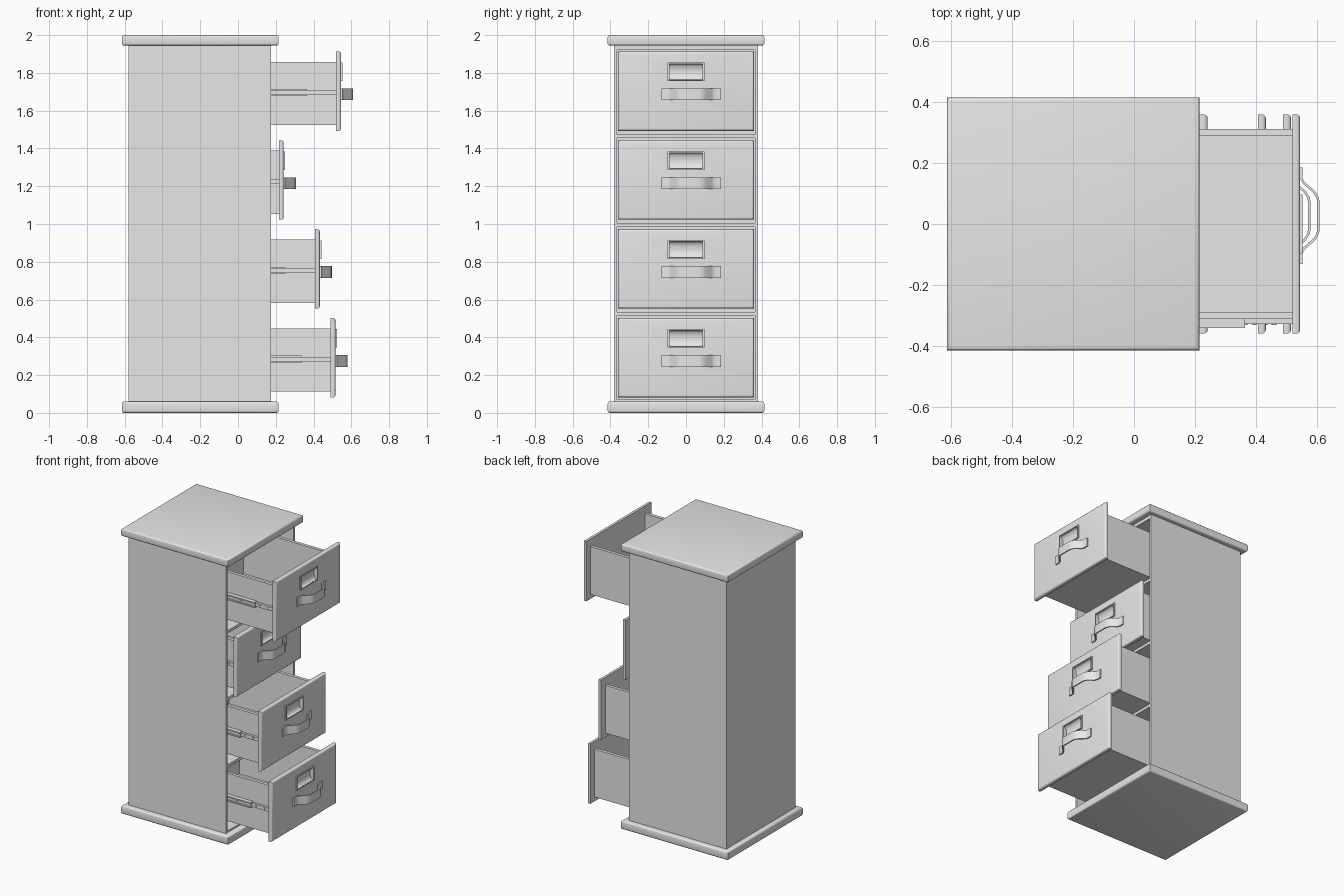
import bpy, bmesh, math
from mathutils import Matrix, Vector

if "Cube" in bpy.data.objects:
    bpy.data.objects.remove(bpy.data.objects["Cube"])

grey = bpy.data.materials.new("cabinet_grey")
grey.diffuse_color = (0.8, 0.8, 0.8, 1)
grey.use_nodes = True
grey.node_tree.nodes["Principled BSDF"].inputs["Base Color"].default_value = grey.diffuse_color


def add_box(bm, x0, x1, y0, y1, z0, z1):
    m = Matrix.Translation(((x0 + x1) / 2, (y0 + y1) / 2, (z0 + z1) / 2)) \
        @ Matrix.Diagonal((x1 - x0, y1 - y0, z1 - z0, 1))
    bmesh.ops.create_cube(bm, size=1, matrix=m)


def add_disc(bm, x, y, z, r, depth, stretch=1):
    # short cylinder facing -y
    m = Matrix.Translation((x, y, z)) @ Matrix.Diagonal((stretch, 1, 1, 1)) \
        @ Matrix.Rotation(math.pi / 2, 4, 'X')
    bmesh.ops.create_cone(bm, cap_ends=True, segments=16, radius1=r, radius2=r,
                          depth=depth, matrix=m)


def finish(bm, name, smooth=False):
    bmesh.ops.recalc_face_normals(bm, faces=bm.faces)
    me = bpy.data.meshes.new(name)
    bm.to_mesh(me)
    bm.free()
    ob = bpy.data.objects.new(name, me)
    bpy.context.collection.objects.link(ob)
    me.materials.append(grey)
    if smooth:
        select(ob)
        bpy.ops.object.shade_smooth_by_angle(angle=math.radians(35))
    return ob


def select(ob):
    bpy.ops.object.select_all(action='DESELECT')
    bpy.context.view_layer.objects.active = ob
    ob.select_set(True)


def boxes(name, *dims):
    bm = bmesh.new()
    for d in dims:
        add_box(bm, *d)
    return finish(bm, name)


def slab(name, z0, z1):
    # plinth or top board with rounded edges
    bm = bmesh.new()
    add_box(bm, -0.615, 0.215, -0.415, 0.415, z0, z1)
    flat = [e for e in bm.edges if abs(e.verts[0].co.z - e.verts[1].co.z) < 1e-5]
    bmesh.ops.bevel(bm, geom=flat, offset=0.012, segments=3, profile=0.5, affect='EDGES')
    finish(bm, name, True)


# Cabinet carcass, open towards +x
slab("base_board", 0, 0.06)
slab("top_board", 1.945, 2.0)
boxes("carcass",
      (-0.58, 0.175, -0.382, -0.366, 0.055, 1.95),
      (-0.58, 0.175, 0.366, 0.382, 0.055, 1.95),
      (-0.58, -0.56, -0.37, 0.37, 0.055, 1.95))
boxes("shelves",
      *[(-0.57, 0.174, -0.37, 0.37, z - 0.01, z + 0.01) for z in (0.525, 0.995, 1.465)],
      (-0.57, 0.174, -0.37, 0.37, 0.055, 0.072),
      (-0.57, 0.174, -0.37, 0.37, 1.922, 1.95))


def front_panel(i, x, z):
    bm = bmesh.new()
    add_box(bm, x, x + 0.026, -0.36, 0.36, z, z + 0.42)
    rim = [e for e in bm.edges if all(v.co.x > x + 0.02 for v in e.verts)]
    bmesh.ops.bevel(bm, geom=rim, offset=0.013, segments=4, profile=0.5, affect='EDGES')
    ob = finish(bm, f"drawer_front_{i}")
    # scooped finger recess inside the label frame
    bm = bmesh.new()
    m = Matrix.Translation((x + 0.027, 0, z + 0.312)) @ Matrix.Diagonal((0.5, 1, 1, 1)) \
        @ Matrix.Rotation(math.pi / 2, 4, 'X')
    bmesh.ops.create_cone(bm, cap_ends=True, segments=32, radius1=0.042, radius2=0.042,
                          depth=0.176, matrix=m)
    cutter = finish(bm, "recess_cutter")
    cutter.hide_render = True
    mod = ob.modifiers.new("recess", 'BOOLEAN')
    mod.operation, mod.solver, mod.object = 'DIFFERENCE', 'EXACT', cutter
    select(ob)
    bpy.ops.object.modifier_apply(modifier=mod.name)
    bpy.data.objects.remove(cutter)
    bpy.ops.object.shade_smooth_by_angle(angle=math.radians(35))


def handle(i, x, z):
    # bent strap: foot, ramp, grip, ramp, foot
    path = [(0.158, 0.004), (0.122, 0.004), (0.108, 0.012), (0.078, 0.046),
            (0.06, 0.057), (0.045, 0.06)]
    path = [Vector(p) for p in path] + [Vector((-a, b)) for a, b in reversed(path)]
    bm = bmesh.new()
    rings = []
    for k, p in enumerate(path):
        t = (path[min(k + 1, len(path) - 1)] - path[max(k - 1, 0)]).normalized()
        n = Vector((-t.y, t.x)) * 0.004
        rings.append([bm.verts.new((x + q.y, 0.027 + q.x, h))
                      for q, h in ((p - n, z), (p + n, z), (p + n, z + 0.062), (p - n, z + 0.062))])
    for a, b in zip(rings, rings[1:]):
        for j in range(4):
            bm.faces.new((a[j], a[(j + 1) % 4], b[(j + 1) % 4], b[j]))
    bm.faces.new(rings[0])
    bm.faces.new(rings[-1])
    finish(bm, f"handle_{i}", True)


def drawer(i, x, z):
    front_panel(i, x, z)
    handle(i, x + 0.026, z + 0.162)
    # open tray
    back, lo, hi = x - 0.7, z + 0.03, z + 0.365
    boxes(f"drawer_tray_{i}",
          (back, x, -0.312, 0.312, lo, lo + 0.012),
          (back, x, -0.312, -0.29, lo, hi),
          (back, x, 0.29, 0.312, lo, hi),
          (back, back + 0.02, -0.3, 0.3, lo, hi))
    # raised label frame
    f0, f1 = x + 0.022, x + 0.034
    boxes(f"label_frame_{i}",
          (f0, f1, -0.097, 0.097, z + 0.263, z + 0.270),
          (f0, f1, -0.097, 0.097, z + 0.354, z + 0.361),
          (f0, f1, -0.097, -0.088, z + 0.27, z + 0.354),
          (f0, f1, 0.088, 0.097, z + 0.27, z + 0.354))
    # telescopic slide with lips, screws and slot
    bm = bmesh.new()
    s0, s1, mid = z + 0.183, z + 0.221, x - 0.155
    add_box(bm, back, x, -0.328, -0.312, s0 + 0.006, s1 - 0.006)
    add_box(bm, -0.5, mid, -0.332, -0.312, s0, s1)
    add_box(bm, -0.5, mid, -0.341, -0.33, s0, s0 + 0.009)
    add_box(bm, -0.5, mid, -0.341, -0.33, s1 - 0.009, s1)
    for dx in (-0.125, -0.06):
        add_disc(bm, x + dx, -0.329, z + 0.202, 0.008, 0.006)
    add_disc(bm, x - 0.28, -0.333, z + 0.202, 0.006, 0.006, 3)
    finish(bm, f"slide_rail_{i}")


# Four drawers, each pulled out by a different amount
for i, x in enumerate((0.49, 0.407, 0.216, 0.52)):
    drawer(i + 1, x, 0.082 + 0.4705 * i)
